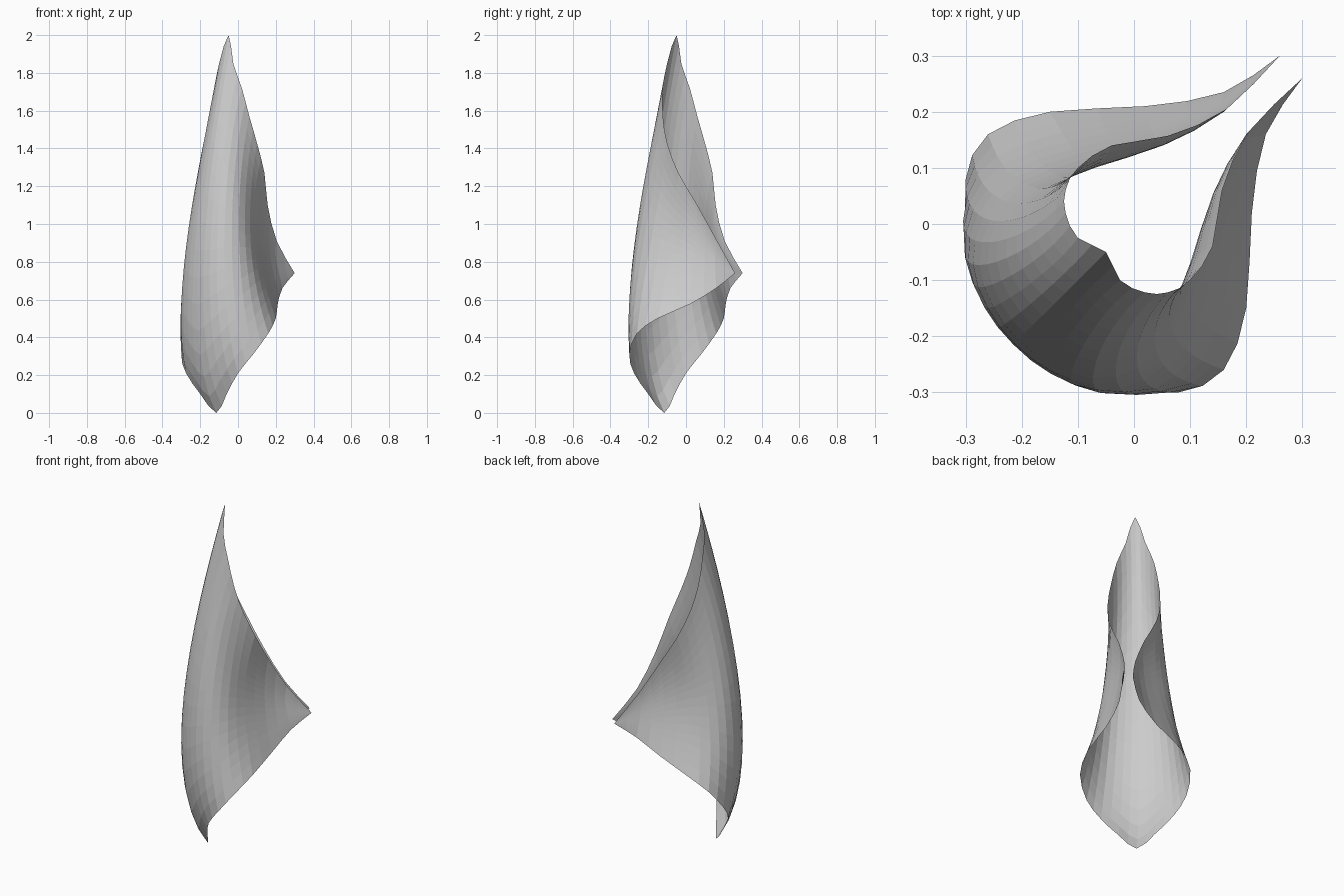
import bpy, bmesh
from mathutils import Vector

if "Cube" in bpy.data.objects:
    bpy.data.objects.remove(bpy.data.objects["Cube"])

# Four guide curves of one half, each running from the spine to the side tip
TIP = (0.30, 0.26, 0.74)
upper_edge = [(-.05, -.05, 2), (-.025, -.10, 1.85), (.02, -.122, 1.72), (.06, -.122, 1.57),
              (.10, -.10, 1.43), (.14, -.04, 1.27), (.157, .06, 1.10), (.205, .165, .91), TIP]
upper_body = [(-.15, -.15, 1.40), (-.11, -.19, 1.33), (-.055, -.215, 1.26), (.01, -.205, 1.18),
              (.065, -.15, 1.10), (.10, -.07, 1.02), (.14, .05, .93), (.20, .155, .83), TIP]
lower_body = [(-.215, -.215, .62), (-.15, -.265, .65), (-.07, -.293, .70), (.015, -.275, .74),
              (.08, -.21, .77), (.12, -.10, .78), (.16, .035, .76), (.215, .155, .75), TIP]
lower_edge = [(-.115, -.115, 0), (-.06, -.20, .10), (0, -.275, .21), (.08, -.30, .31),
              (.16, -.26, .42), (.20, -.15, .50), (.21, .02, .575), (.235, .16, .66), TIP]


def mirrored(pts):
    """Complete a half curve by mirroring it in the diagonal plane x = y."""
    return [Vector((y, x, z)) for x, y, z in reversed(pts[1:])] + [Vector(p) for p in pts]


def smooth(pts, n=2):
    """Catmull-Rom subdivision of a polyline."""
    ext = [2 * pts[0] - pts[1]] + pts + [2 * pts[-1] - pts[-2]]
    out = []
    for a, b, c, d in zip(ext, ext[1:], ext[2:], ext[3:]):
        for k in range(n):
            t = k / n
            out.append(0.5 * (2 * b + (c - a) * t + (2 * a - 5 * b + 4 * c - d) * t * t
                              + (3 * b - a - 3 * c + d) * t ** 3))
    return out + [pts[-1]]


def cubic(p, s):
    """Cubic through four points at s = 0, 1/3, 2/3, 1."""
    u = 3 * s
    return (p[0] * (-(u - 1) * (u - 2) * (u - 3) / 6) + p[1] * (u * (u - 2) * (u - 3) / 2)
            + p[2] * (-u * (u - 1) * (u - 3) / 2) + p[3] * (u * (u - 1) * (u - 2) / 6))


# Curled sheet: columns follow the spine direction, faceted
ROWS = 16
guides = [smooth(mirrored(g)) for g in (upper_edge, upper_body, lower_body, lower_edge)]
bm = bmesh.new()
grid = [[bm.verts.new(cubic(col, r / ROWS)) for r in range(ROWS + 1)] for col in zip(*guides)]
for a, b in zip(grid, grid[1:]):
    for r in range(ROWS):
        bm.faces.new((a[r], a[r + 1], b[r + 1], b[r]))
bmesh.ops.remove_doubles(bm, verts=bm.verts, dist=1e-4)
bmesh.ops.recalc_face_normals(bm, faces=bm.faces)

mesh = bpy.data.meshes.new("curled_petal")
bm.to_mesh(mesh)
bm.free()
bpy.context.collection.objects.link(bpy.data.objects.new("curled_petal", mesh))
